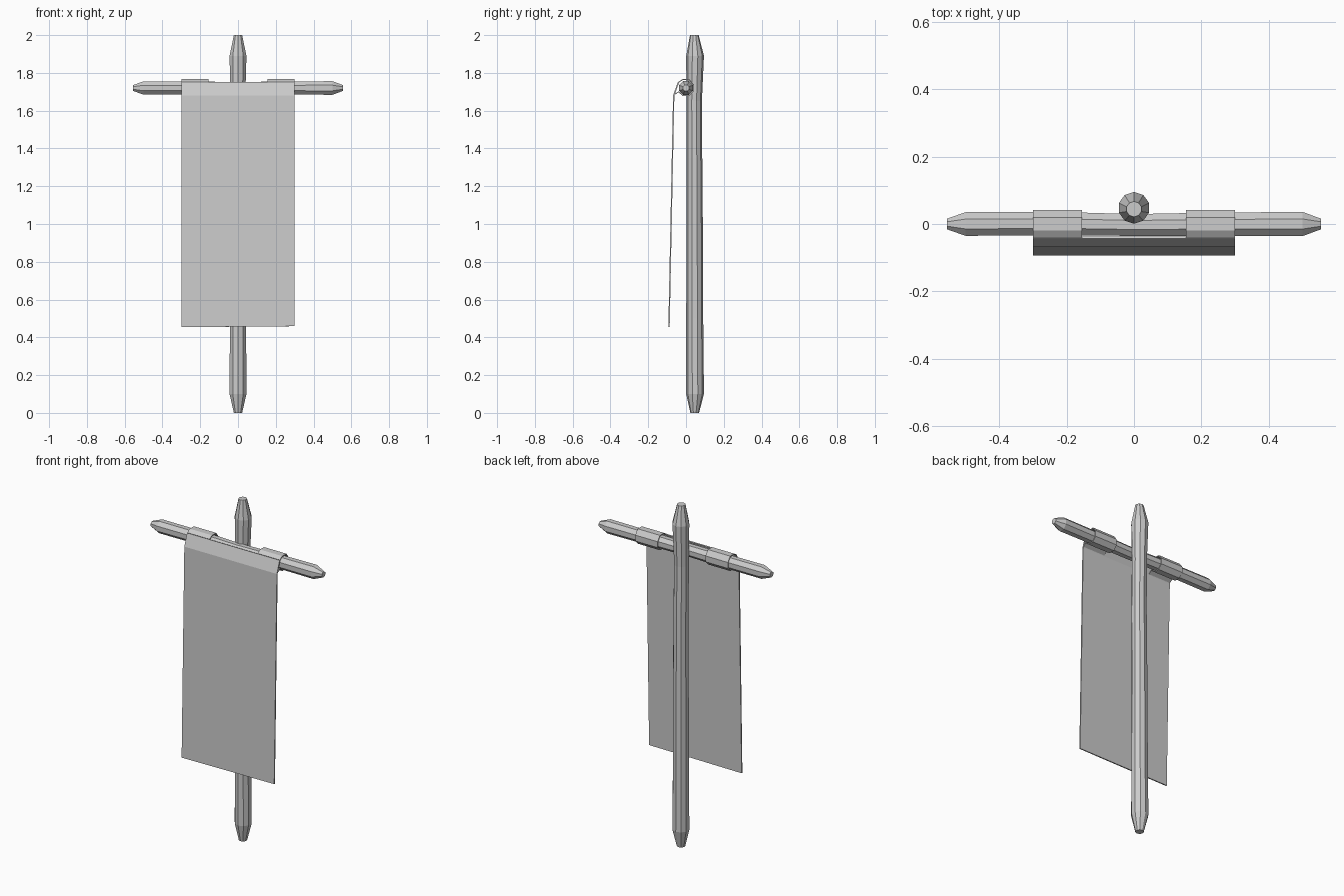
import bpy, bmesh
from math import cos, sin, pi

if "Cube" in bpy.data.objects:
    bpy.data.objects.remove(bpy.data.objects["Cube"])


def finish(bm, name):
    bmesh.ops.recalc_face_normals(bm, faces=bm.faces)
    me = bpy.data.meshes.new(name)
    bm.to_mesh(me)
    bm.free()
    ob = bpy.data.objects.new(name, me)
    bpy.context.collection.objects.link(ob)
    return ob


def rod(name, stations, sides, axis):
    """Closed faceted rod; stations are (position, centre a, centre b, radius)."""
    bm = bmesh.new()
    rings = []
    for t, a, b, r in stations:
        ring = []
        for i in range(sides):
            ang = 2 * pi * (i + 0.5) / sides
            u, v = a + r * cos(ang), b + r * sin(ang)
            ring.append(bm.verts.new((u, v, t) if axis == 'Z' else (t, u, v)))
        rings.append(ring)
    for r0, r1 in zip(rings, rings[1:]):
        for i in range(sides):
            j = (i + 1) % sides
            bm.faces.new((r0[i], r0[j], r1[j], r1[i]))
    bm.faces.new(rings[0])
    bm.faces.new(rings[-1])
    return finish(bm, name)


def cloth(name, profile, x0, x1, thick, drop=0.0):
    """Thin cloth strip: a (y, z) profile drawn across x, then thickened."""
    bm = bmesh.new()
    left = [bm.verts.new((x0, y, z)) for y, z in profile]
    right = [bm.verts.new((x1, y, z)) for y, z in profile]
    left[-1].co.z -= drop
    for i in range(len(profile) - 1):
        bm.faces.new((left[i], left[i + 1], right[i + 1], right[i]))
    ob = finish(bm, name)
    mod = ob.modifiers.new("thickness", 'SOLIDIFY')
    mod.thickness = thick
    mod.offset = 0
    return ob


# Upright pole with tapered ends and a slight hand-cut waver
rod("pole", [(0, 0, 0.046, 0.023), (0.1, 0, 0.048, 0.047),
             (0.5, 0, 0.046, 0.045), (1.0, 0.001, 0.046, 0.043),
             (1.35, 0.002, 0.044, 0.042), (1.65, -0.001, 0.043, 0.041),
             (1.89, 0, 0.048, 0.047), (2, 0, 0.044, 0.023)], 10, 'Z')

# Horizontal crossbar
rod("crossbar", [(-0.555, 0, 1.72, 0.017), (-0.5, 0, 1.72, 0.038),
                 (-0.2, 0.001, 1.72, 0.037), (0, -0.003, 1.719, 0.035),
                 (0.2, -0.001, 1.72, 0.037), (0.5, 0, 1.72, 0.039),
                 (0.555, 0, 1.72, 0.017)], 8, 'X')

# Hanging banner
cloth("banner", [(-0.04, 1.75), (-0.065, 1.68), (-0.075, 1.2),
                 (-0.09, 0.459)], -0.3, 0.3, 0.007, 0.005)

# Loops that wrap the crossbar and return to the banner
loop = [(-0.04, 1.75), (-0.018, 1.764), (0.018, 1.764), (0.039, 1.737),
        (0.039, 1.704), (0.017, 1.681), (-0.017, 1.681), (-0.04, 1.7),
        (-0.062, 1.685)]
for side, x0, x1 in (("left", -0.3, -0.155), ("right", 0.155, 0.3)):
    cloth("banner_loop_" + side, loop, x0, x1, 0.005)
